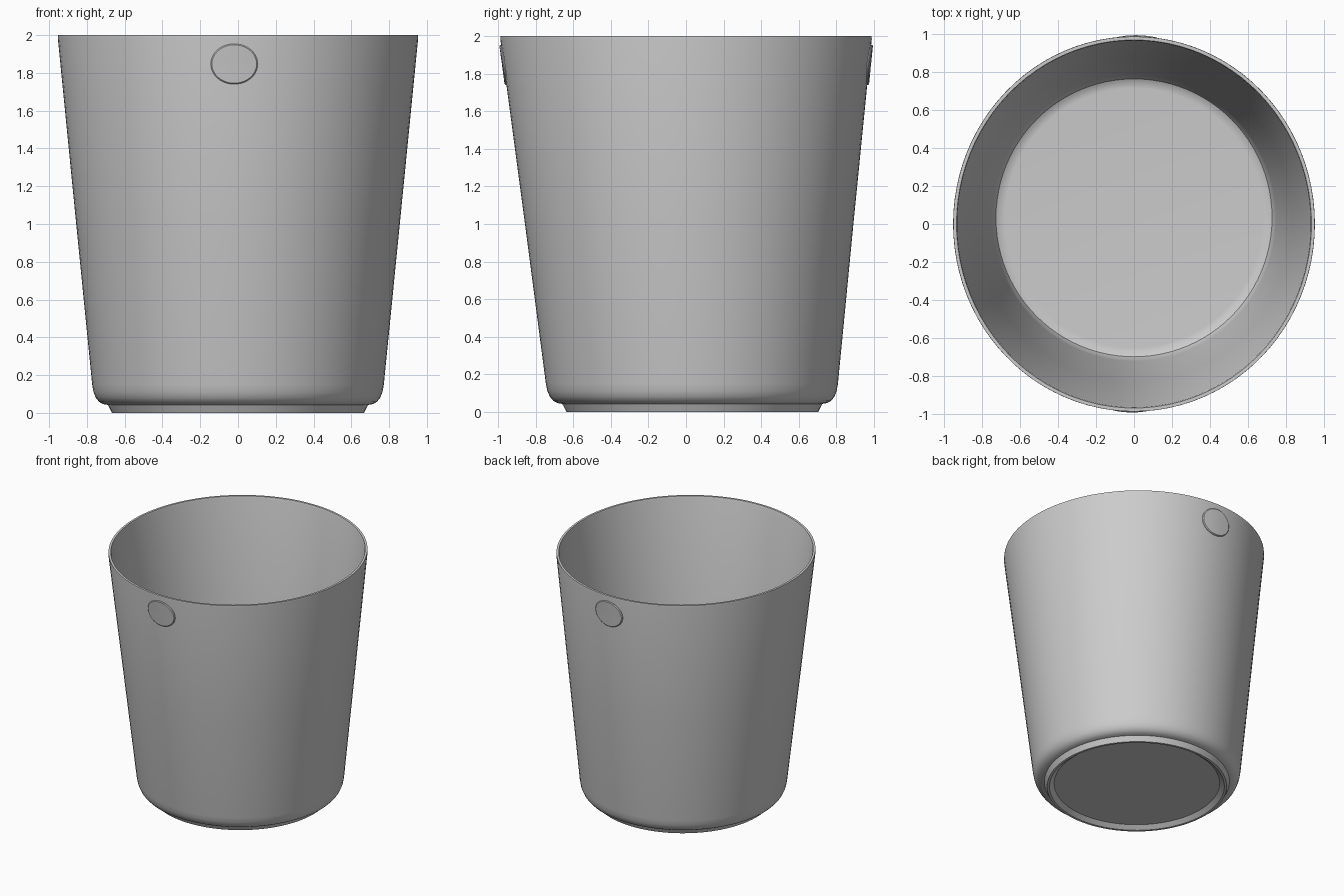
import bpy, bmesh, math

cube = bpy.data.objects.get("Cube")
if cube:
    bpy.data.objects.remove(cube, do_unlink=True)

SEGMENTS = 96

grey = bpy.data.materials.new("plain_grey")
grey.use_nodes = True
colour = (0.6, 0.6, 0.6, 1.0)
grey.diffuse_color = colour
bsdf = next(n for n in grey.node_tree.nodes if n.type == 'BSDF_PRINCIPLED')
bsdf.inputs["Base Color"].default_value = colour


def place(r, angle, z):
    """Point on the slightly oval, slightly leaning body."""
    oval = 1.005 + 0.016 * z
    lean = 0.034 * (1 - z / 2)
    return (r * math.cos(angle), r * math.sin(angle) * oval + lean, z)


def wall_radius(z):
    """Outer radius of the tapered wall."""
    return 0.772 + (z - 0.15) * (0.956 - 0.772) / 1.85


def finish(name, bm, sharp):
    bmesh.ops.recalc_face_normals(bm, faces=bm.faces)
    mesh = bpy.data.meshes.new(name)
    bm.to_mesh(mesh)
    bm.free()
    mesh.materials.append(grey)
    ob = bpy.data.objects.new(name, mesh)
    bpy.context.collection.objects.link(ob)
    bpy.ops.object.select_all(action='DESELECT')
    ob.select_set(True)
    bpy.context.view_layer.objects.active = ob
    bpy.ops.object.shade_smooth_by_angle(angle=math.radians(sharp))
    return ob


def lathe(name, profile, sharp=35):
    """Revolve (radius, z) points and cap both ends."""
    bm = bmesh.new()
    rings = [[bm.verts.new(place(r, 2 * math.pi * i / SEGMENTS, z))
              for i in range(SEGMENTS)] for r, z in profile]
    for a, b in zip(rings, rings[1:]):
        for i in range(SEGMENTS):
            j = (i + 1) % SEGMENTS
            bm.faces.new((a[i], a[j], b[j], b[i]))
    bm.faces.new(rings[0])
    bm.faces.new(rings[-1])
    return finish(name, bm, sharp)


# Bucket: recessed underside, foot ring, rounded corner, tapered wall, rim, inside
lathe("bucket_body", [
    (0.615, 0.028), (0.650, 0.0), (0.668, 0.0), (0.688, 0.042),
    (0.712, 0.046), (0.735, 0.058), (0.753, 0.080), (0.765, 0.110),
    (0.772, 0.150), (wall_radius(1.0), 1.0), (0.954, 1.985), (0.953, 2.0),
    (0.936, 2.0), (0.932, 1.985), (wall_radius(1.0) - 0.025, 1.0),
    (0.749, 0.160), (0.741, 0.115), (0.728, 0.085), (0.705, 0.072),
    (0.680, 0.070),
])


def button(name, facing):
    """Low round button that follows the curve of the wall."""
    bm = bmesh.new()
    steps = 40
    rings = []
    for scale, lift in ((1.0, -0.005), (1.0, 0.004), (0.95, 0.009), (0.5, 0.009)):
        ring = []
        for i in range(steps):
            t = 2 * math.pi * i / steps
            z = 1.847 + 0.107 * scale * math.sin(t)
            r = wall_radius(z) + lift
            across = 0.02 + 0.125 * scale * math.cos(t)
            ring.append(bm.verts.new(place(r, facing - across / r, z)))
        rings.append(ring)
    for a, b in zip(rings, rings[1:]):
        for i in range(steps):
            j = (i + 1) % steps
            bm.faces.new((a[i], a[j], b[j], b[i]))
    centre = bm.verts.new(place(wall_radius(1.847) + 0.009, facing - 0.02 / 0.94, 1.847))
    for i in range(steps):
        bm.faces.new((rings[-1][i], rings[-1][(i + 1) % steps], centre))
    finish(name, bm, 35)


# Buttons under the rim, front and back
button("front_button", -math.pi / 2)
button("back_button", math.pi / 2)
